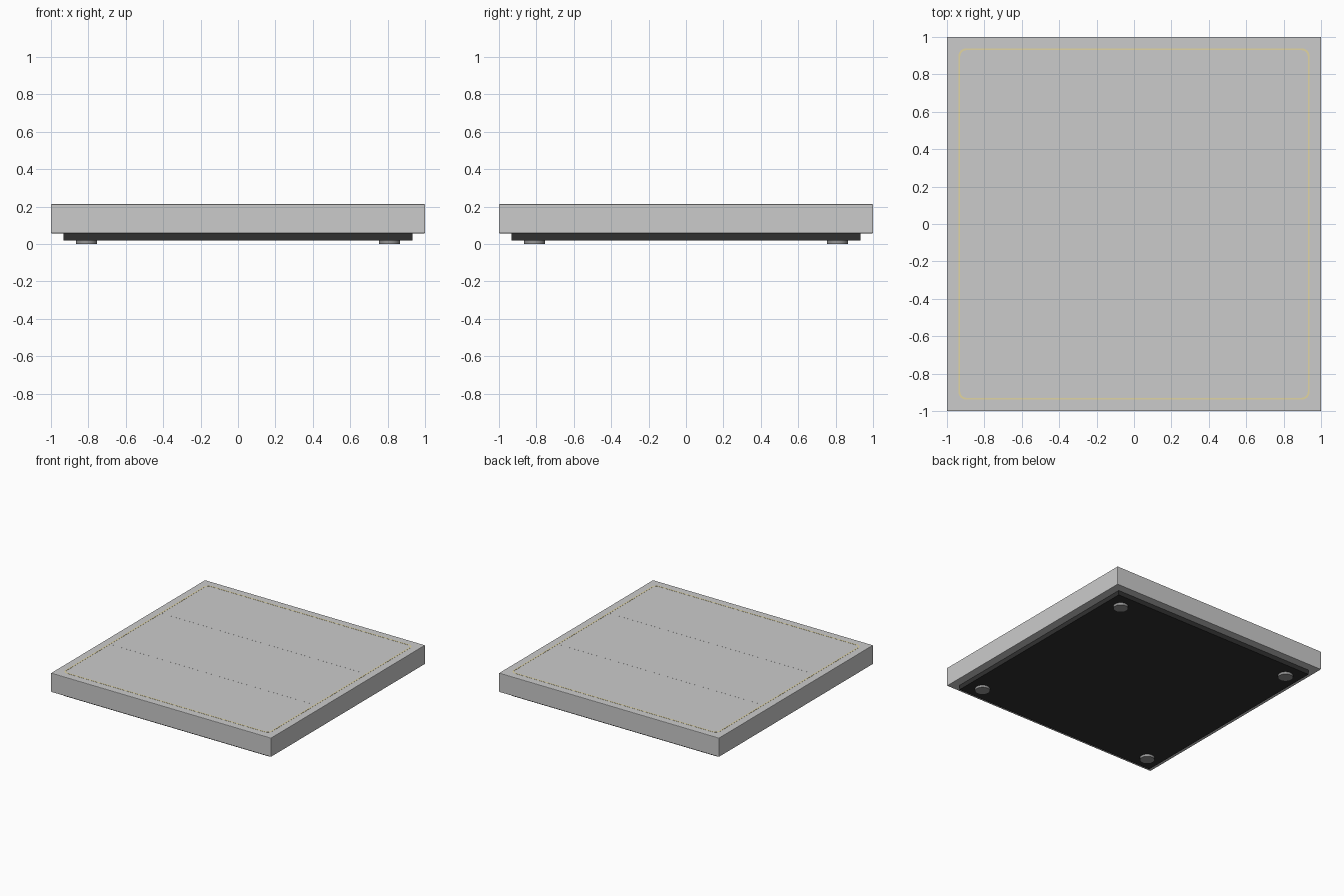
import bpy, bmesh, math

if "Cube" in bpy.data.objects:
    bpy.data.objects.remove(bpy.data.objects["Cube"])


def material(name, rgb):
    m = bpy.data.materials.new(name)
    m.diffuse_color = (*rgb, 1)
    m.use_nodes = True
    m.node_tree.nodes["Principled BSDF"].inputs["Base Color"].default_value = m.diffuse_color
    return m


def box(name, size, z0, z1, y=0, mat=None, bevel=0):
    bpy.ops.mesh.primitive_cube_add(size=1, location=(0, y, (z0 + z1) / 2))
    o = bpy.context.object
    o.name = name
    o.scale = (size[0], size[1], z1 - z0)
    bpy.ops.object.transform_apply(location=False, rotation=False, scale=True)
    if mat:
        o.data.materials.append(mat)
    if bevel:
        b = o.modifiers.new("edge_bevel", 'BEVEL')
        b.width = bevel
        b.segments = 2
    return o


def rounded_square(half, radius, steps=6):
    pts = []
    for k, (sx, sy) in enumerate([(1, 1), (-1, 1), (-1, -1), (1, -1)]):
        for i in range(steps + 1):
            a = math.pi / 2 * (k + i / steps)
            pts.append((sx * (half - radius) + radius * math.cos(a),
                        sy * (half - radius) + radius * math.sin(a)))
    return pts


black = material("black", (0.03, 0.03, 0.03))
gold = material("gold", (0.75, 0.66, 0.36))
rubber = material("rubber", (0.3, 0.3, 0.3))
TOP = 0.213

# Main slab and recessed base plate
box("slab", (2, 2), 0.057, TOP, bevel=0.004)
box("base_plate", (1.866, 1.866), 0.019, 0.06, mat=black)

# Fine seams across the top
for y, side in ((-0.333, "front"), (0.333, "back")):
    box(side + "_seam", (1.86, 0.002), TOP - 0.003, TOP + 0.0004, y)

# Thin gold inlay frame with rounded corners
bm = bmesh.new()
loops = []
for half, radius in ((0.939, 0.042), (0.929, 0.032)):
    for z in (TOP - 0.003, TOP + 0.001):
        loops.append([bm.verts.new((x, y, z)) for x, y in rounded_square(half, radius)])
outer_low, outer_top, inner_low, inner_top = loops
n = len(outer_low)
for a, b in ((outer_low, outer_top), (outer_top, inner_top),
             (inner_top, inner_low), (inner_low, outer_low)):
    for i in range(n):
        j = (i + 1) % n
        bm.faces.new((a[i], a[j], b[j], b[i]))
bmesh.ops.recalc_face_normals(bm, faces=bm.faces)
mesh = bpy.data.meshes.new("inlay_frame")
bm.to_mesh(mesh)
bm.free()
mesh.materials.append(gold)
bpy.context.collection.objects.link(bpy.data.objects.new("inlay_frame", mesh))

# Four round feet
for x, side in ((-0.81, "left"), (0.81, "right")):
    for y, end in ((-0.81, "front"), (0.81, "back")):
        bpy.ops.mesh.primitive_cylinder_add(vertices=32, radius=0.056, depth=0.022,
                                            location=(x, y, 0.011))
        foot = bpy.context.object
        foot.name = f"{end}_{side}_foot"
        foot.data.materials.append(rubber)
        bpy.ops.object.shade_smooth_by_angle()
